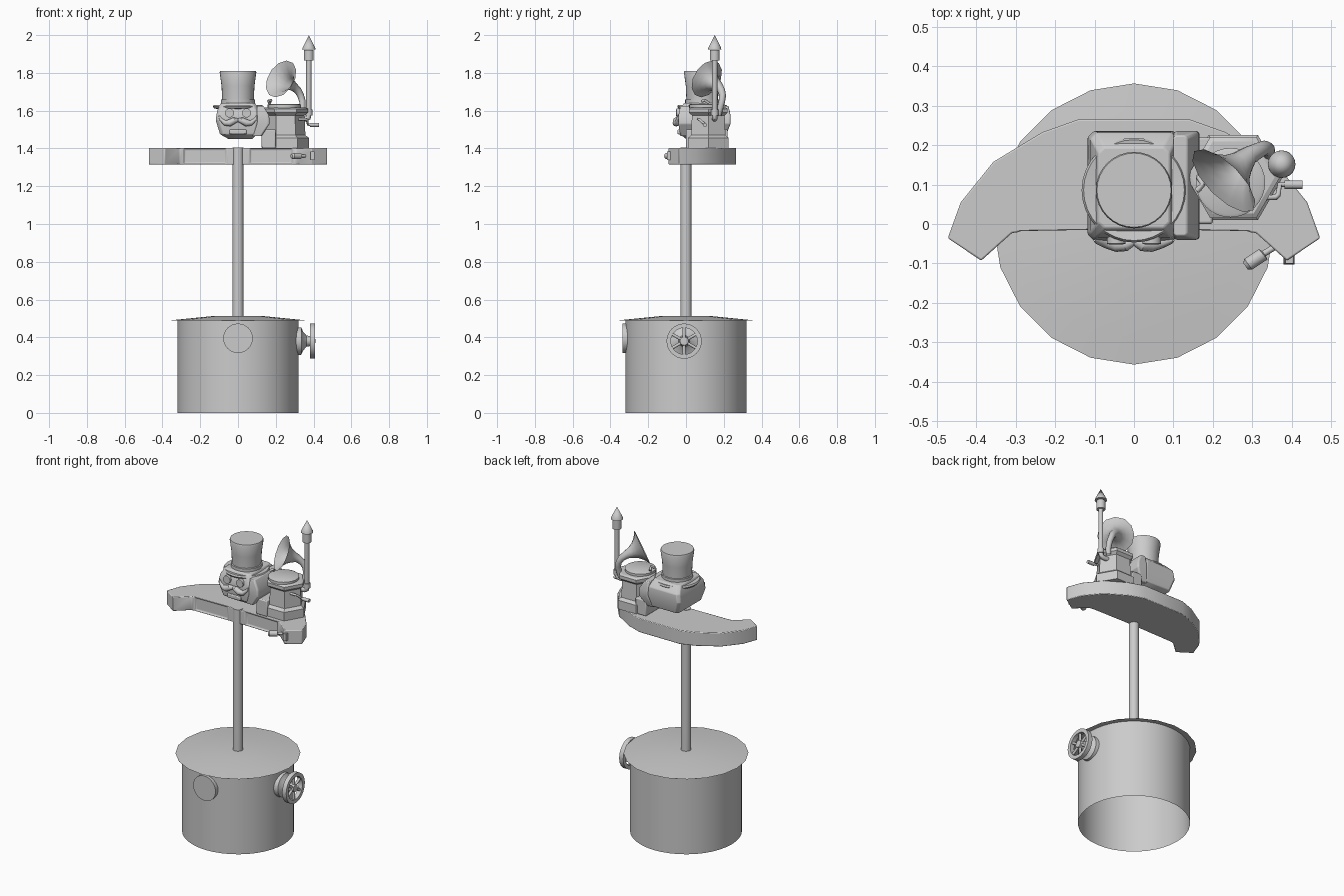
import bpy, bmesh, math
from mathutils import Vector, Matrix

cube = bpy.data.objects.get("Cube")
if cube:
    bpy.data.objects.remove(cube, do_unlink=True)

parts = []
ALONG_X = Matrix.Rotation(math.pi / 2, 4, 'Y')
ALONG_FRONT = Matrix.Rotation(math.pi / 2, 4, 'X')


def finish(name, bm, bevel=0):
    bmesh.ops.recalc_face_normals(bm, faces=bm.faces)
    me = bpy.data.meshes.new(name)
    bm.to_mesh(me)
    bm.free()
    return add(name, me, bevel)


def add(name, me, bevel=0):
    ob = bpy.data.objects.new(name, me)
    bpy.context.collection.objects.link(ob)
    if bevel:
        mod = ob.modifiers.new("bevel", 'BEVEL')
        mod.width, mod.segments = bevel, 2
    parts.append(ob)
    return ob


def lathe(name, profile, at=(0, 0, 0), sides=32, turn=Matrix(), closed=False):
    """Revolve (radius, height) points about the local z axis."""
    bm = bmesh.new()
    pts = [Vector((r, 0, h)) for r, h in profile]
    vs = [bm.verts.new(p) for p in pts]
    pairs = list(zip(vs, vs[1:])) + ([(vs[-1], vs[0])] if closed else [])
    edges = [bm.edges.new(p) for p in pairs]
    bmesh.ops.spin(bm, geom=vs + edges, cent=(0, 0, 0), axis=(0, 0, 1),
                   angle=math.tau, steps=sides, use_merge=True)
    bmesh.ops.remove_doubles(bm, verts=bm.verts, dist=1e-5)
    bm.transform(Matrix.Translation(at) @ turn)
    return finish(name, bm)


def loft(name, rings, bevel=0):
    """Skin a stack of equal-sized point rings and cap both ends."""
    bm = bmesh.new()
    loops = [[bm.verts.new(p) for p in ring] for ring in rings]
    for a, b in zip(loops, loops[1:]):
        for i in range(len(a)):
            j = (i + 1) % len(a)
            bm.faces.new((a[i], a[j], b[j], b[i]))
    bm.faces.new(loops[0])
    bm.faces.new(loops[-1])
    return finish(name, bm, bevel)


def rect(x0, x1, y0, y1, z, cut=0.0):
    """Rectangle with its corners cut off."""
    c = cut
    return [(x0 + c, y0, z), (x1 - c, y0, z), (x1, y0 + c, z), (x1, y1 - c, z),
            (x1 - c, y1, z), (x0 + c, y1, z), (x0, y1 - c, z), (x0, y0 + c, z)]


def box(name, lo, hi, bevel=0):
    bm = bmesh.new()
    lo, hi = Vector(lo), Vector(hi)
    bmesh.ops.create_cube(bm, size=1)
    bm.transform(Matrix.Translation((lo + hi) / 2) @ Matrix.Diagonal((hi - lo).to_4d()))
    return finish(name, bm, bevel)


def tube(name, points, radii, caps=True):
    """Sweep a round section along points, one radius per point."""
    cu = bpy.data.curves.new(name, 'CURVE')
    cu.dimensions, cu.bevel_depth, cu.bevel_resolution = '3D', 1, 4
    cu.use_fill_caps = caps
    sp = cu.splines.new('POLY')
    sp.points.add(len(points) - 1)
    for p, co, r in zip(sp.points, points, radii):
        p.co, p.radius = (*co, 1), r
    tmp = bpy.data.objects.new(name + "_path", cu)
    bpy.context.collection.objects.link(tmp)
    deps = bpy.context.evaluated_depsgraph_get()
    me = bpy.data.meshes.new_from_object(tmp.evaluated_get(deps))
    bpy.data.objects.remove(tmp, do_unlink=True)
    return add(name, me)


# Open-bottomed drum, lid and post
lathe("drum", [(.32, 0), (.32, .492)], sides=40)
lathe("lid", [(.357, .49), (.29, .497), (.14, .512), (0, .514)], sides=20)
lathe("post", [(0, .5), (.029, .5), (.029, 1.405), (0, 1.405)], sides=20)
lathe("porthole", [(.078, .31), (.078, .335), (0, .335)], (0, 0, .395), turn=ALONG_FRONT)

# Valve and hand wheel on the drum
hub = (0, -.01, .38)
lathe("valve_body", [(.075, .305), (.072, .335), (.05, .345), (.03, .362), (.022, .408), (0, .41)],
      hub, turn=ALONG_X)
lathe("wheel_rim", [(.093, .38), (.093, .408), (.07, .408), (.07, .38)], hub, turn=ALONG_X, closed=True)
for i in range(6):
    a = math.tau * i / 6
    tip = (.394, hub[1] + .075 * math.sin(a), hub[2] + .075 * math.cos(a))
    tube("wheel_spoke", [(.394, hub[1], hub[2]), tip], [.008, .008])

# Crescent desk with two inset drawer fronts
half = [(.06, -.016), (.29, -.02), (.31, -.023), (.388, -.093), (.473, -.036),
        (.44, .055), (.357, .158), (.233, .233), (.14, .266)]
outline = half + [(-x, y) for x, y in reversed(half)]
bm = bmesh.new()
base = bm.faces.new([bm.verts.new((x, y, 1.315)) for x, y in outline])
walls = bmesh.ops.extrude_face_region(bm, geom=[base])
bmesh.ops.translate(bm, vec=(0, 0, .087),
                    verts=[v for v in walls["geom"] if isinstance(v, bmesh.types.BMVert)])
bmesh.ops.recalc_face_normals(bm, faces=bm.faces)
drawers = [f for f in bm.faces if f.normal.y < -.9 and .1 < abs(f.calc_center_median().x) < .25]
bmesh.ops.inset_individual(bm, faces=drawers, thickness=.012, depth=-.01)
finish("desk", bm, .004)
tube("desk_lever", [(.355, -.06, 1.36), (.33, -.075, 1.36), (.328, -.077, 1.36), (.29, -.102, 1.36), (.283, -.107, 1.36)],
     [.008, .008, .017, .017, .01])
box("desk_latch", (.385, -.1, 1.34), (.405, -.07, 1.385))

# Floating head: jaw tapers in, back is rounded
loft("head", [rect(-.05, .075, .0, .17, 1.45, .02),
              rect(-.095, .1, -.03, .215, 1.475, .015),
              rect(-.118, .115, -.042, .236, 1.55, .015),
              rect(-.11, .11, -.035, .232, 1.6, .015),
              rect(-.09, .09, -.01, .195, 1.64, .015)], .004)
loft("side_panel", [rect(.075, .125, -.03, .21, 1.465, .006),
                    rect(.1, .167, -.04, .236, 1.53, .006),
                    rect(.1, .165, -.04, .236, 1.575, .006),
                    rect(.1, .135, -.03, .225, 1.625, .006)], .004)
box("mouth", (-.045, -.045, 1.475), (.045, -.02, 1.5), .005)
for side in (-1, 1):
    tube("moustache_half", [(side * x, y, z) for x, y, z in
         [(0, -.045, 1.55), (.02, -.052, 1.548), (.045, -.052, 1.535), (.07, -.048, 1.535), (.092, -.044, 1.555), (.1, -.042, 1.575)]],
         [.009, .017, .019, .014, .008, .003])
    lathe("eye", [(.024, 0), (.024, .02), (.016, .022), (0, .016)], (side * .045, -.03, 1.588),
          sides=20, turn=ALONG_FRONT)

# Top hat
lathe("hat", [(0, 1.607), (.1, 1.607), (.126, 1.612), (.133, 1.622), (.128, 1.631), (.09, 1.625),
              (.09, 1.658), (.084, 1.66), (.087, 1.73), (.097, 1.803), (.094, 1.811), (0, 1.811)],
      (0, .086, 0))

# Six-sided music cabinet and turntable
cab = (.252, .118, 0)
lathe("cabinet", [(0, 1.4), (.125, 1.4), (.125, 1.455), (.105, 1.47), (.1, 1.575), (.118, 1.59),
                  (.118, 1.61), (.105, 1.618), (0, 1.618)], cab, sides=6)
box("cabinet_foot", (.125, .0, 1.4), (.2, .22, 1.5), .006)
lathe("turntable", [(.088, 1.615), (.088, 1.632), (.08, 1.636), (0, 1.636)], (.245, .105, 0))
tube("needle_arm", [(.165, .12, 1.64), (.175, .1, 1.655), (.16, .085, 1.65)], [.008, .007, .008])

# Horn: flared bell running into a bent neck
mouth, facing = Vector((.228, .11, 1.768)), Vector((-.65, -.65, .4)).normalized()
flare = [(0, .106), (.01, .088), (.025, .067), (.045, .048), (.07, .034), (.1, .024)]
path = [mouth - facing * d for d, r in flare]
neck = [(.318, .188, 1.705), (.332, .194, 1.68), (.341, .19, 1.65), (.342, .18, 1.61), (.335, .172, 1.575)]
tube("horn", path + neck, [r for d, r in flare] + [.02, .018, .017, .016, .015], caps=False)

# Chimney pipe with cone cap
px, py = .375, .152
tube("chimney_pipe", [(.325, py, 1.555), (.36, py, 1.556), (px - .003, py, 1.563), (px, py, 1.58), (px, py, 1.9)],
     [.014] * 5)
for name, z0, z1, r in (("pipe_joint", 1.575, 1.605, .019), ("chimney_collar", 1.865, 1.92, .026)):
    lathe(name, [(0, z0), (r, z0), (r, z1), (0, z1)], (px, py, 0), sides=20)
lathe("chimney_cap", [(0, 1.925), (.035, 1.925), (.034, 1.932), (0, 2)], (px, py, 0), sides=20)

# Winding crank
tube("crank", [(.31, .066, 1.555), (.36, .068, 1.555), (.366, .074, 1.55), (.37, .1, 1.527), (.39, .1, 1.525)],
     [.007] * 5)
tube("crank_grip", [(.382, .1, 1.525), (.428, .1, 1.525)], [.011, .011])

# Smooth curved surfaces, keep hard edges
bpy.ops.object.select_all(action='DESELECT')
for ob in parts:
    ob.select_set(True)
bpy.context.view_layer.objects.active = parts[0]
bpy.ops.object.shade_smooth_by_angle(angle=math.radians(35))
